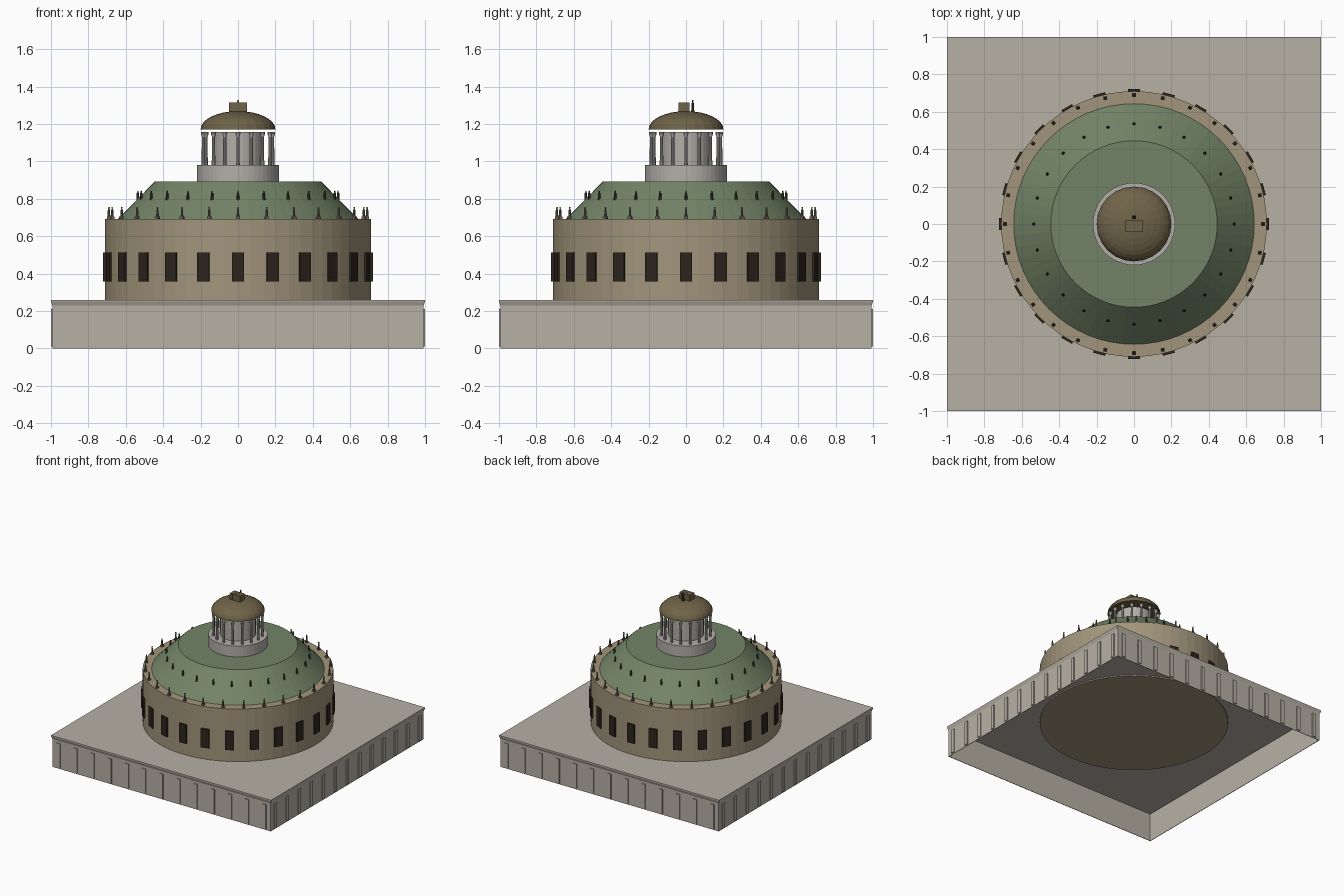
import bpy, bmesh
from math import pi, sin, cos, sqrt
from mathutils import Matrix, Vector

if "Cube" in bpy.data.objects:
    bpy.data.objects.remove(bpy.data.objects["Cube"])


def mat(name, r, g, b):
    m = bpy.data.materials.new(name)
    m.diffuse_color = (r, g, b, 1)
    m.use_nodes = True
    m.node_tree.nodes["Principled BSDF"].inputs["Base Color"].default_value = m.diffuse_color
    return m


STONE = mat("pale_stone", .47, .44, .375)
TAN = mat("tan_stone", .36, .30, .20)
GREEN = mat("green_roof", .17, .23, .135)
MARBLE = mat("marble", .45, .43, .40)
BRONZE = mat("bronze", .16, .125, .065)
DARK = mat("dark_opening", .026, .018, .012)
STATUE = mat("statue_stone", .13, .115, .09)
STATUE_DARK = mat("statue_bronze", .05, .045, .03)


def finish(bm, name, material):
    bmesh.ops.recalc_face_normals(bm, faces=bm.faces)
    me = bpy.data.meshes.new(name)
    bm.to_mesh(me)
    bm.free()
    me.materials.append(material)
    ob = bpy.data.objects.new(name, me)
    bpy.context.collection.objects.link(ob)
    return ob


def lathe(bm, profile, n, at=Matrix(), phase=0.0, caps=(True, True)):
    """Revolve (radius, z) points into n flat sides."""
    rings = [[bm.verts.new(at @ Vector((r * cos(phase + 2 * pi * i / n),
                                        r * sin(phase + 2 * pi * i / n), z)))
              for i in range(n)] for r, z in profile]
    for a, b in zip(rings, rings[1:]):
        for i in range(n):
            j = (i + 1) % n
            bm.faces.new((a[i], a[j], b[j], b[i]))
    if caps[0]:
        bm.faces.new(rings[0][::-1])
    if caps[1]:
        bm.faces.new(rings[-1])


def box(bm, size, centre, at=Matrix()):
    bmesh.ops.create_cube(bm, size=1, matrix=at @ Matrix.Translation(centre)
                          @ Matrix.Diagonal((*size, 1)))


def turned(name, material, profile, n=64, **kw):
    bm = bmesh.new()
    lathe(bm, profile, n, **kw)
    return finish(bm, name, material)


def ring(count, radius, z):
    """Placements around the axis, local +x pointing outwards."""
    for i in range(count):
        yield (Matrix.Rotation(2 * pi * i / count, 4, 'Z')
               @ Matrix.Translation((radius, 0, z)))


def figure(bm, at, h=.06, plinth=.02):
    """Small slender standing statue, with a square plinth if wanted."""
    if plinth:
        box(bm, (plinth, plinth, .2 * h), (0, 0, .1 * h), at)
    lathe(bm, [(.0085, 0), (.0065, .45 * h), (.0065, .7 * h), (.003, .82 * h)], 8, at)
    bmesh.ops.create_icosphere(bm, subdivisions=1, radius=.085 * h,
                               matrix=at @ Matrix.Translation((0, 0, .9 * h)))


# square podium: outer shell with cornice over a thick deck, hollow underneath
q = sqrt(2)
turned("podium", STONE,
       [(.988 * q, .232), (.988 * q, 0), (.992 * q, 0), (.992 * q, .23), (q, .25), (q, .26)],
       n=4, phase=pi / 4)

# pilasters along all four podium sides
bm = bmesh.new()
for side in range(4):
    rot = Matrix.Rotation(side * pi / 2, 4, 'Z')
    for i in range(13):
        box(bm, (.032, .01, .2), (-.936 + .156 * i, -.995, .11), rot)
finish(bm, "podium_pilasters", STONE)

# main drum (sunk through the deck) and its conical roof
turned("drum", TAN, [(.71, .222), (.71, .692)])
turned("sloped_roof", GREEN, [(.645, .69), (.445, .892)])

# dark windows around the drum
bm = bmesh.new()
for at in ring(24, .71, .435):
    box(bm, (.022, .066, .155), (0, 0, 0), at)
finish(bm, "drum_windows", DARK)

# two rings of statues
bm = bmesh.new()
for at in ring(28, .69, .692):
    figure(bm, at, .066)
finish(bm, "parapet_statues", STATUE)
bm = bmesh.new()
for at in ring(24, .535, .795):
    figure(bm, at, .05, 0)
finish(bm, "roof_statues", STATUE_DARK)

# lantern: base, inner chamber, colonnade
turned("lantern_base", MARBLE, [(.22, .89), (.22, .98)], n=48)
turned("lantern_chamber", MARBLE, [(.133, .98), (.133, 1.157)], n=32)
bm = bmesh.new()
for at in ring(16, .185, .98):
    lathe(bm, [(.01, 0), (.008, .15), (.013, .165), (.013, .177)], 10, at)
finish(bm, "lantern_columns", MARBLE)

# shallow lantern dome
turned("lantern_dome", BRONZE,
       [(.2 * cos(t * pi / 16), 1.172 + .097 * sin(t * pi / 16)) for t in range(8)], n=24)

# four-horse group with driver on the summit
bm = bmesh.new()
for i in range(4):
    box(bm, (.0225, .06, .048), (-.036 + .024 * i, -.01, 1.291), Matrix())
finish(bm, "horses", BRONZE)
bm = bmesh.new()
figure(bm, Matrix.Translation((0, .036, 1.262)), .068)
finish(bm, "driver", STATUE_DARK)
